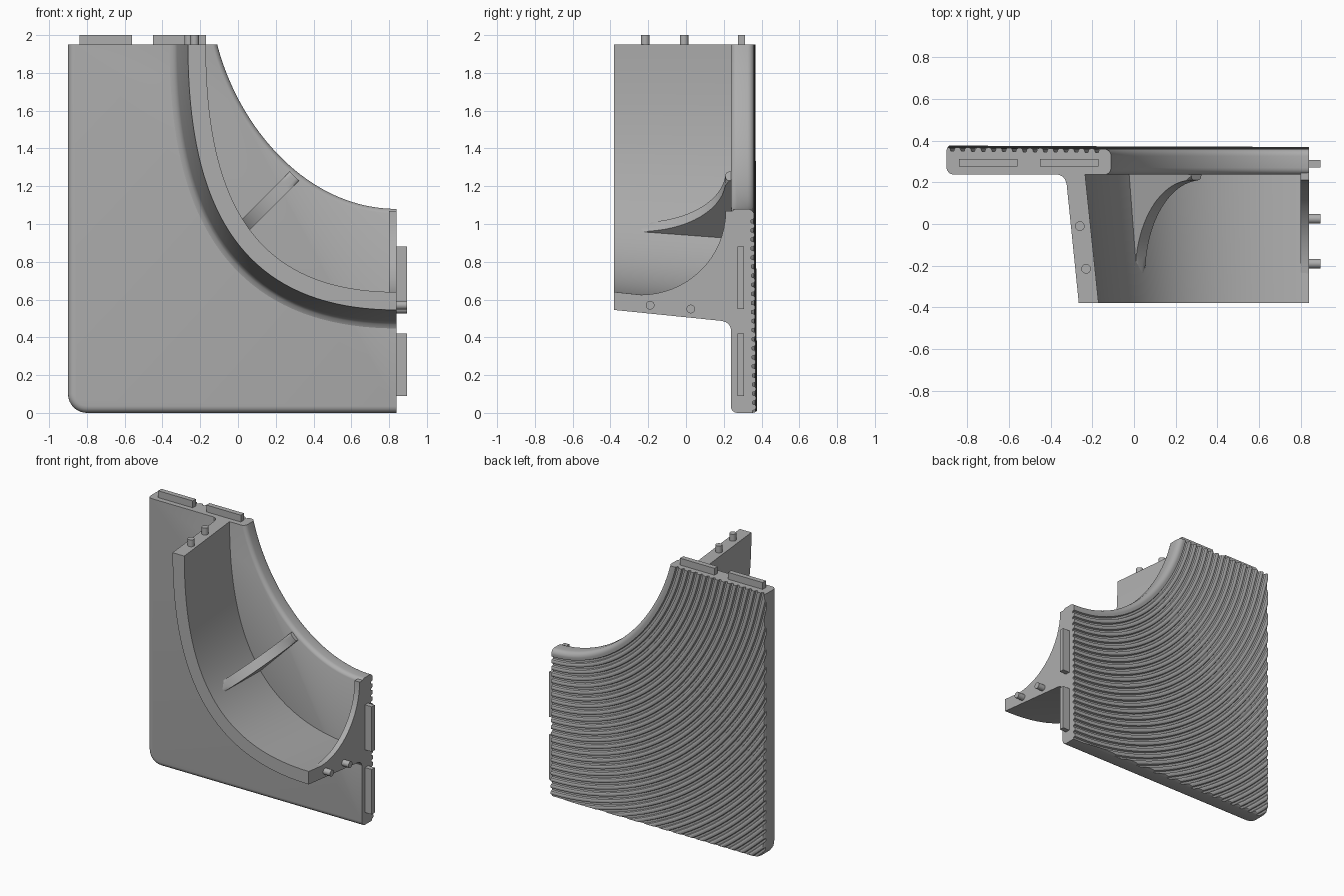
import bpy, bmesh, math
from mathutils import Vector

if "Cube" in bpy.data.objects:
    bpy.data.objects.remove(bpy.data.objects["Cube"], do_unlink=True)

grey = bpy.data.materials.new("plain_grey")
grey.use_nodes = True
grey.diffuse_color = (0.42, 0.42, 0.42, 1)
grey.node_tree.nodes["Principled BSDF"].inputs["Base Color"].default_value = grey.diffuse_color

RIGHT, TOP, FRONT, PLATE = 0.84, 1.95, -0.38, 0.235


def finish(name, bm):
    bmesh.ops.recalc_face_normals(bm, faces=bm.faces)
    mesh = bpy.data.meshes.new(name)
    bm.to_mesh(mesh)
    bm.free()
    mesh.materials.append(grey)
    ob = bpy.data.objects.new(name, mesh)
    bpy.context.collection.objects.link(ob)
    return ob


def activate(ob):
    bpy.ops.object.select_all(action='DESELECT')
    ob.select_set(True)
    bpy.context.view_layer.objects.active = ob


def smooth(ob):
    activate(ob)
    bpy.ops.object.shade_smooth_by_angle(angle=math.radians(30))


def bezier(a, b, c, d, steps):
    """Points of a cubic curve in (x, z), each with its unit tangent."""
    a, b, c, d = map(Vector, (a, b, c, d))
    path = []
    for i in range(steps + 1):
        t = i / steps
        u = 1 - t
        p = a * u**3 + b * 3 * u * u * t + c * 3 * u * t * t + d * t**3
        tan = (b - a) * u * u + (c - b) * 2 * u * t + (d - c) * t * t
        path.append((p, tan.normalized()))
    return path


def sweep(path, profile):
    """Carry a closed (offset, y) profile along the path."""
    bm = bmesh.new()
    rings = []
    for p, t in path:
        n = Vector((t.y, -t.x))
        rings.append([bm.verts.new((p.x + n.x * d, y, p.y + n.y * d)) for d, y in profile])
    for r, s in zip(rings, rings[1:]):
        for j in range(len(profile)):
            k = (j + 1) % len(profile)
            bm.faces.new((r[j], r[k], s[k], s[j]))
    bm.faces.new(rings[0])
    bm.faces.new(rings[-1])
    return bm


def box_mesh(lo, hi):
    bm = bmesh.new()
    bmesh.ops.create_cube(bm, size=1)
    for v in bm.verts:
        v.co = [l if c < 0 else h for c, l, h in zip(v.co, lo, hi)]
    return bm


# Back plate: ribbed profile swept along the cut-away edge
edge = bezier((-0.11, TOP), (0.0, 1.52), (0.36, 1.08), (RIGHT, 1.08), 40)
start, tan = edge[0]
edge.insert(0, (start - tan * 0.7, tan))


def back_y(d):
    return 0.361 + 0.015 * min(d / 1.6, 1)


R = 0.035
profile = [(2.0, PLATE)]
for cy, a0 in ((PLATE + R, 0), (back_y(0) - R, 90)):
    for i in range(6):
        a = math.radians(a0 + i * 18)
        profile.append((R - R * math.sin(a), cy - R * math.cos(a)))
d = 0.055
while d < 1.95:
    y = back_y(d)
    profile += [(d, y - 0.004), (d + 0.004, y - 0.018),
                (d + 0.018, y - 0.018), (d + 0.022, y - 0.004), (d + 0.03, y), (d + 0.04, y)]
    d += 0.048
profile.append((2.0, back_y(2)))
bm = sweep(edge, profile)
cut = bmesh.ops.bisect_plane(bm, geom=bm.verts[:] + bm.edges[:] + bm.faces[:],
                             plane_co=(0, 0, TOP), plane_no=(0, 0, 1), clear_outer=True)
rim = [e for e in cut["geom_cut"] if isinstance(e, bmesh.types.BMEdge)]
bmesh.ops.edgeloop_fill(bm, edges=rim)
plate = finish("back_plate", bm)

# Rounded block that trims the plate to its outer corner
ylo, yhi = PLATE + 0.002, 0.385
bm = box_mesh((-0.9, ylo, 0), (1.2, yhi, 2.3))
corner = [e for e in bm.edges if all(v.co.x < 0 and v.co.z < 1 for v in e.verts)]
bmesh.ops.bevel(bm, geom=corner, offset=0.1, segments=8, profile=0.5, affect='EDGES')
outer = []
for e in bm.edges:
    a, b = (v.co for v in e.verts)
    mid = (a + b) / 2
    if abs(a.y - b.y) < 1e-4 and mid.x < 1.19 and mid.z < 2.29:
        outer.append(e)
bmesh.ops.bevel(bm, geom=outer, offset=0.035, segments=4, profile=0.5, affect='EDGES')
trimmer = finish("trim_block", bm)
trimmer.hide_render = True
mod = plate.modifiers.new("trim", 'BOOLEAN')
mod.operation, mod.solver, mod.object = 'INTERSECT', 'EXACT', trimmer
activate(plate)
bpy.ops.object.modifier_apply(modifier=mod.name)
bpy.data.objects.remove(trimmer, do_unlink=True)
smooth(plate)

# Curved leaning wall with a fillet at the plate
wall_path = bezier((-0.17, TOP), (-0.17, 1.1), (0.1, 0.64), (RIGHT, 0.64), 40)
wall = finish("curved_wall", sweep(wall_path, [
    (0, FRONT), (0.095, FRONT), (0.153, 0.19), (0.16, 0.212), (0.172, 0.228),
    (0.195, 0.238), (0.195, 0.26), (0.067, 0.26)]))
smooth(wall)


def bracket(name, origin, along, height, thick, root, rounding):
    """Concave web between the wall and the plate."""
    along = Vector(along).normalized()
    side = Vector((along.z, 0, -along.x))
    outline = [(-0.24 + 0.45 * math.sin(a), height - height * math.cos(a))
               for a in (math.pi / 2 * i / 16 for i in range(17))]
    outline += [(0.26, height), (0.26, root - 0.06), (-0.24, root)]
    bm = bmesh.new()
    sides = [[bm.verts.new(Vector(origin) + along * s + side * k + Vector((0, y, 0)))
              for y, s in outline] for k in (-thick / 2, thick / 2)]
    for ring in sides:
        bm.faces.new(ring)
    n = len(outline)
    for i in range(n):
        j = (i + 1) % n
        bm.faces.new((sides[0][i], sides[0][j], sides[1][j], sides[1][i]))
    if rounding:
        bm.edges.ensure_lookup_table()
        arc = [bm.edges.get((ring[i], ring[i + 1])) for ring in sides for i in range(16)]
        bmesh.ops.bevel(bm, geom=arc, offset=rounding, segments=3, profile=0.5, affect='EDGES')
    smooth(finish(name, bm))


bracket("middle_rib", (0.03, 0, 0.985), (1, 0, 1), 0.38, 0.068, -0.03, 0.02)
bracket("end_gusset", (0.82, 0, 0.625), (0, 0, 1), 0.445, 0.04, -0.03, 0)

# Flat joining tabs on the top and right edges
for i, x in enumerate((-0.84, -0.45)):
    finish(f"top_tab_{i + 1}", box_mesh((x, 0.275, 1.9), (x + 0.28, 0.312, 2.0)))
for i, z in enumerate((0.09, 0.55)):
    finish(f"right_tab_{i + 1}", box_mesh((0.8, 0.272, z), (0.895, 0.308, z + 0.33)))


# Round joining pegs on the wall ends
def peg(name, location, rotation):
    bpy.ops.mesh.primitive_cylinder_add(vertices=24, radius=0.023, depth=0.1,
                                        location=location, rotation=rotation)
    ob = bpy.context.object
    ob.name = name
    ob.data.materials.append(grey)
    smooth(ob)


for i, (x, y) in enumerate(((-0.26, -0.01), (-0.23, -0.215))):
    peg(f"top_peg_{i + 1}", (x, y, 1.95), (0, 0, 0))
for i, (y, z) in enumerate(((0.025, 0.55), (-0.19, 0.57))):
    peg(f"right_peg_{i + 1}", (0.845, y, z), (0, math.pi / 2, 0))
